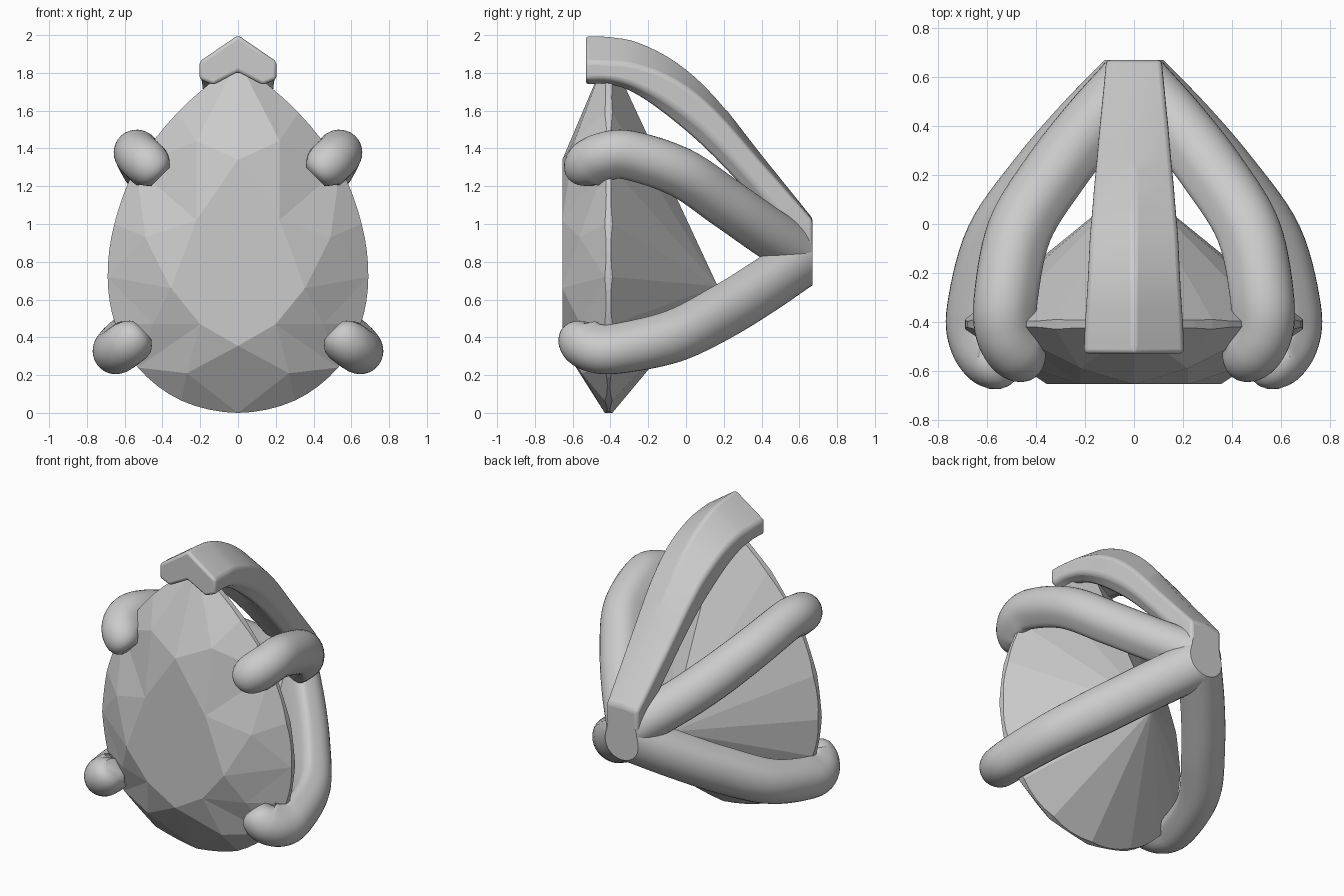
import bpy, bmesh, math
from mathutils import Vector as V

if "Cube" in bpy.data.objects:
    bpy.data.objects.remove(bpy.data.objects["Cube"])


def finish(name, bm, angle=None, mirror=False):
    bmesh.ops.remove_doubles(bm, verts=bm.verts, dist=0.0005)
    bmesh.ops.recalc_face_normals(bm, faces=bm.faces)
    me = bpy.data.meshes.new(name)
    bm.to_mesh(me)
    bm.free()
    ob = bpy.data.objects.new(name, me)
    bpy.context.collection.objects.link(ob)
    if mirror:
        ob.modifiers.new("Mirror", 'MIRROR')
    if angle:
        bpy.ops.object.select_all(action='DESELECT')
        bpy.context.view_layer.objects.active = ob
        ob.select_set(True)
        bpy.ops.object.shade_smooth_by_angle(angle=math.radians(angle))
    return ob


def spline(pts, n, first=None, last=None):
    """Catmull-Rom samples through pts, n per span."""
    p = [V(q) for q in pts]
    p = [V(first) if first else 2 * p[0] - p[1]] + p + [2 * p[-1] - p[-2]]
    out = []
    for i in range(1, len(p) - 2):
        a, b, c, d = p[i - 1:i + 3]
        for k in range(n):
            t = k / n
            out.append(0.5 * (2 * b + (c - a) * t + (2 * a - 5 * b + 4 * c - d) * t * t
                              + (3 * b - a - 3 * c + d) * t ** 3))
    return out + [p[-2]]


def loft(bm, rings):
    vs = [[bm.verts.new(p) for p in r] for r in rings]
    m = len(vs[0])
    for a, b in zip(vs, vs[1:]):
        for i in range(m):
            bm.faces.new((a[i], a[(i + 1) % m], b[(i + 1) % m], b[i]))
    bm.faces.new(vs[0])
    bm.faces.new(vs[-1])


# Pear-cut gem: table, brilliant crown, scalloped girdle, pavilion
SUB = 4
outline = [(0, -.41, 0), (.30, -.41, .065), (.53, -.41, .24), (.65, -.41, .47), (.69, -.41, .72),
           (.655, -.41, 1.0), (.54, -.41, 1.30), (.32, -.41, 1.59), (0, -.41, 1.87)]
table = [V((x, -.655, z)) for x, z in
         [(0, .355), (.20, .47), (.355, .66), (.22, 1.02), (0, 1.34)]]
mids = [V(p) for p in [(.27, -.555, .21), (.45, -.56, .47), (.49, -.565, .93), (.22, -.59, 1.44)]]
culet = V((0, .168, .67))
girdle = spline(outline, SUB, first=(-.30, -.41, .065))


def on_plane(p, c, a, b):
    n = (a - c).cross(b - c)
    return V((p.x, c.y - (n.x * (p.x - c.x) + n.z * (p.z - c.z)) / n.y, p.z))


bm = bmesh.new()
for s in (1, -1):
    def face(pts):
        bm.faces.new([bm.verts.new((s * p.x, p.y, p.z)) for p in pts])
    face(table)
    for k in range(8):
        m, t = mids[k // 2], table[(k + 1) // 2]
        seg = girdle[k * SUB:(k + 1) * SUB + 1]
        front = [V((p.x, -.43, p.z)) for p in seg]
        back = [V((p.x, -.39, p.z)) for p in seg]
        front = [on_plane(p, m, front[0], front[-1]) for p in front]
        back = [on_plane(p, culet, back[0], back[-1]) for p in back]
        face([m] + front)
        face([culet] + back)
        for i in range(SUB):
            face([front[i], front[i + 1], back[i + 1], back[i]])
        face([t, m, front[0] if k % 2 == 0 else front[-1]])
        if k % 2 == 0:
            face([t, table[k // 2 + 1], m])
finish("pear_gem", bm)

# Chevron prong over the tip: y, top z, bottom z, half width, chevron drop
stations = [(-.53, 2.0, 1.735, .205, .14), (-.40, 1.995, 1.735, .20, .14), (-.25, 1.965, 1.675, .19, .13),
            (-.05, 1.86, 1.53, .18, .105), (.15, 1.68, 1.35, .163, .08), (.40, 1.365, 1.08, .14, .045),
            (.67, 1.03, .76, .113, .01)]
rings = []
st = [(y, a, b) for y, a, b, w, d in stations]
for i, (y, zt, zb) in enumerate(spline(st, 4)):
    j = min(i // 4, len(stations) - 2)
    f = i / 4 - j
    w, d = [stations[j][q] * (1 - f) + stations[j + 1][q] * f for q in (3, 4)]
    side = (zt - d + zb) / 2 - .03
    half = [(w, zt - d), (w, side), (w * .64, zb)]
    sec = [(0, zt)] + half + [(0, zb + d * .5)] + [(-x, z) for x, z in reversed(half)]
    rings.append([V((x, y, z)) for x, z in sec])
bm = bmesh.new()
loft(bm, rings)
tip_prong = finish("tip_prong", bm, 35)
bev = tip_prong.modifiers.new("Bevel", 'BEVEL')
bev.width, bev.segments, bev.angle_limit = .018, 3, math.radians(32)


# Side claws: D-shaped rods, hooked over the girdle, cut flat at the back and centre
def claw(name, path, widen):
    pts = spline(path, 7)
    centre = V((0, -.15, .8))
    taper = [.55, .66, .75, .82, .88, .92, .95, .97, .99]
    rings = []
    for i, p in enumerate(pts):
        t = (pts[min(i + 1, len(pts) - 1)] - pts[max(i - 1, 0)]).normalized()
        out = p - centre
        out = (out - t * out.dot(t)).normalized()
        side = t.cross(out)
        r = taper[i] if i < len(taper) else 1
        wide = 1 + widen * min(1, max(0, (i - 18) / 16))
        ring = []
        for k in range(32):
            c, q = math.cos(math.tau * k / 32), math.sin(math.tau * k / 32)
            e = 1 if c > 0 else .42  # squarer on the gem side
            u = math.copysign(abs(c) ** e, c) * (.125 if c > 0 else .1)
            v = math.copysign(abs(q) ** e, q) * .122 * wide
            ring.append(p + (out * u + side * v) * r)
        rings.append(ring)
    bm = bmesh.new()
    loft(bm, rings)
    for co, no in (((0, .67, 0), (0, 1, 0)), ((0, 0, 0), (-1, 0, 0))):
        cut = bmesh.ops.bisect_plane(bm, geom=bm.verts[:] + bm.edges[:] + bm.faces[:],
                                     plane_co=co, plane_no=no, clear_outer=True)
        bmesh.ops.holes_fill(bm, edges=[e for e in cut['geom_cut'] if isinstance(e, bmesh.types.BMEdge)])
    finish(name, bm, 40, mirror=True)


claw("upper_claws", [(.41, -.53, 1.25), (.47, -.525, 1.31), (.525, -.44, 1.36), (.53, -.30, 1.37),
                     (.475, -.03, 1.28), (.335, .20, 1.125), (.18, .40, .985), (.01, .59, .86), (-.16, .78, .74)], .08)
claw("lower_claws", [(.51, -.555, .44), (.57, -.555, .38), (.63, -.48, .335), (.64, -.35, .335),
                     (.56, -.06, .40), (.375, .20, .53), (.195, .41, .66), (.01, .60, .79), (-.16, .78, .91)], .18)
